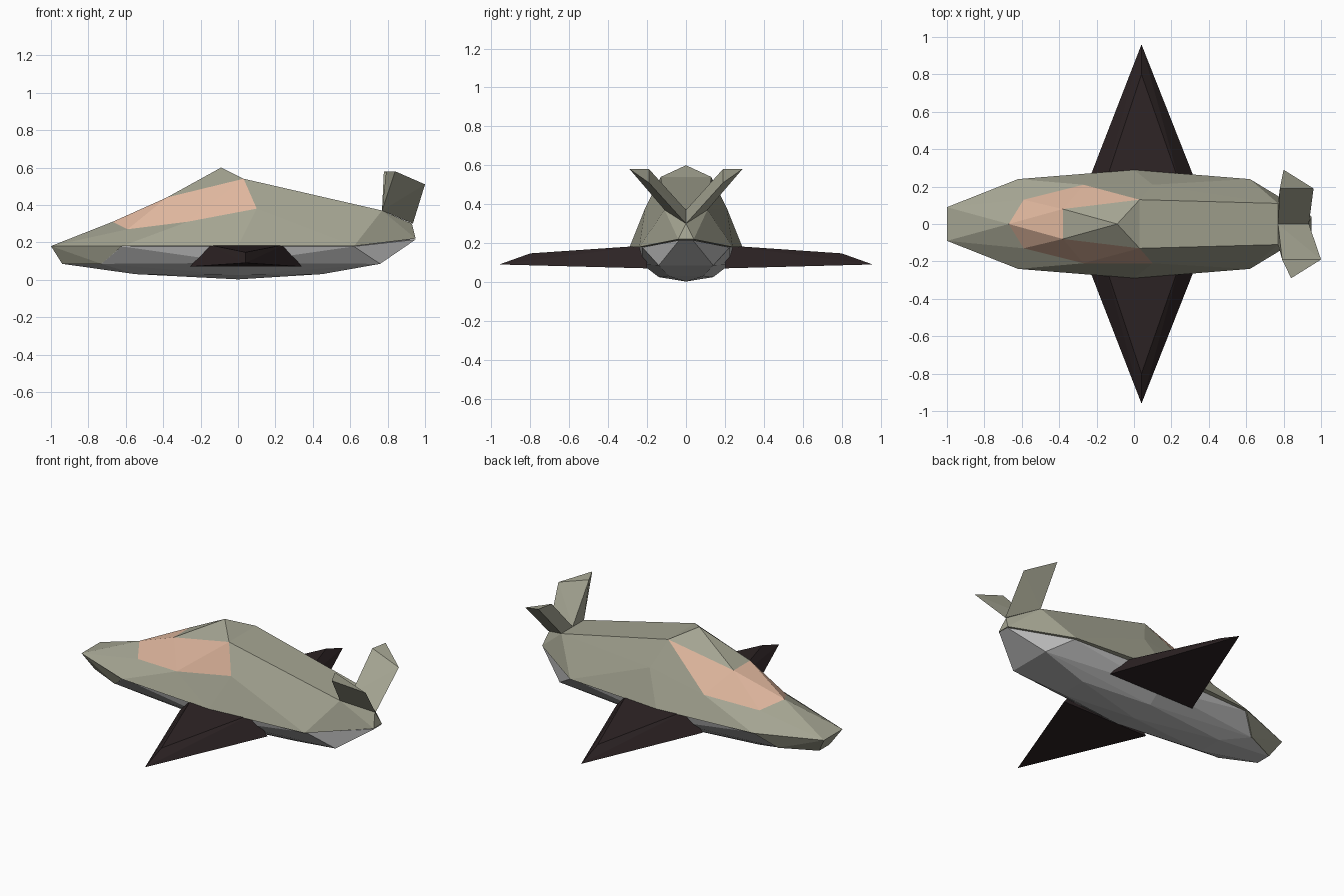
import bpy, bmesh

if "Cube" in bpy.data.objects:
    bpy.data.objects.remove(bpy.data.objects["Cube"])


def material(name, rgb):
    m = bpy.data.materials.new(name)
    m.diffuse_color = (*rgb, 1)
    m.use_nodes = True
    m.node_tree.nodes["Principled BSDF"].inputs["Base Color"].default_value = m.diffuse_color
    return m


GREEN = material("sage_green", (0.37, 0.37, 0.285))
ORANGE = material("canopy_peach", (0.74, 0.47, 0.34))
GREY = material("belly_grey", (0.50, 0.50, 0.50))
DARK = material("wing_dark", (0.026, 0.017, 0.018))


def finish(bm, name, *mats):
    bmesh.ops.recalc_face_normals(bm, faces=bm.faces)
    me = bpy.data.meshes.new(name)
    bm.to_mesh(me)
    bm.free()
    ob = bpy.data.objects.new(name, me)
    bpy.context.collection.objects.link(ob)
    for m in mats:
        me.materials.append(m)
    return ob


def hull(name, pts, mat):
    """Faceted solid wrapped round a set of corner points."""
    bm = bmesh.new()
    for p in pts:
        bm.verts.new(p)
    res = bmesh.ops.convex_hull(bm, input=bm.verts[:])
    loose = [v for v in bm.verts if not v.link_faces]
    bmesh.ops.delete(bm, geom=loose, context='VERTS')
    return finish(bm, name, mat)


def both(pts):
    return pts + [(x, -y, z) for x, y, z in pts if y]


# Upper hull: half outline, mirrored across y
half = [(-1, .09, .18), (-.62, .24, .18), (0, .29, .18), (.62, .24, .18), (.95, .04, .22),  # rim
        (-.67, 0, .31), (-.59, .13, .27), (-.27, .21, .31), (.10, .21, .38), (-.38, .08, .44),  # canopy
        (-.09, 0, .60), (.03, .13, .54), (.77, .11, .37), (.93, 0, .30)]  # deck and tail
green_faces = [(0, 6, 5), (0, 1, 6), (1, 7, 6), (1, 2, 7), (2, 8, 7), (2, 3, 8), (3, 12, 8),
               (8, 12, 11), (9, 11, 10), (12, 3, 4), (12, 4, 13)]
canopy_faces = [(5, 6, 9), (6, 7, 9), (7, 11, 9)]
bm = bmesh.new()
left = [bm.verts.new(p) for p in half]
right = [v if v.co.y == 0 else bm.verts.new((v.co.x, -v.co.y, v.co.z)) for v in left]


def face(verts, mat=0):
    bm.faces.new(verts).material_index = mat


for side in (left, right):
    for f in green_faces:
        face([side[i] for i in f])
    for f in canopy_faces:
        face([side[i] for i in f], 1)
    # the canopy pane reaches further back on the -y side
    face([side[i] for i in (7, 8, 11)], 1 if side is right else 0)
L, R = left, right
for a, b in [(0, 1), (1, 2), (2, 3), (3, 4), (11, 12)]:  # underside strips and rear deck
    face([L[a], L[b], R[b], R[a]])
for a, c, m in [(0, 5, 0), (9, 5, 1), (9, 10, 0), (11, 10, 0), (12, 13, 0), (4, 13, 0)]:  # centre
    face([L[a], R[a], L[c]], m)
finish(bm, "upper_hull", GREEN, ORANGE)

# Nose chin
hull("nose_chin", both([(-1, .09, .18), (-.94, .05, .085), (-.73, .15, .085), (-.62, .235, .18)]), GREEN)

# Belly
hull("belly", both([(-.62, .225, .178), (-.73, .145, .085), (-.94, .045, .085), (-.55, .08, .03),
                    (0, .25, .178), (0, .225, .09), (0, .14, .025), (0, 0, .002),
                    (.45, .09, .03), (.76, .14, .085), (.62, .225, .178), (.95, .035, .215)]), GREY)

# Wings
for s, n in ((1, "left_wing"), (-1, "right_wing")):
    hull(n, [(x, s * y, z) for x, y, z in [
        (-.255, .2, .07), (.34, .2, .07), (.04, .96, .09),
        (-.16, .2, .188), (.25, .2, .188), (.04, .80, .147)]], DARK)

# Tail fins: triangular blades in a V, one raked slightly more
for s, dx, n in ((1, 0, "left_tail_fin"), (-1, .04, "right_tail_fin")):
    hull(n, [(x, s * y, z) for x, y, z in [
        (.77, 0, .37), (.77, .11, .37), (.935, 0, .30),
        (.78 + dx * .3, .19, .58), (.80 + dx, .29, .58), (.96 + dx, .19, .51)]], GREEN)
